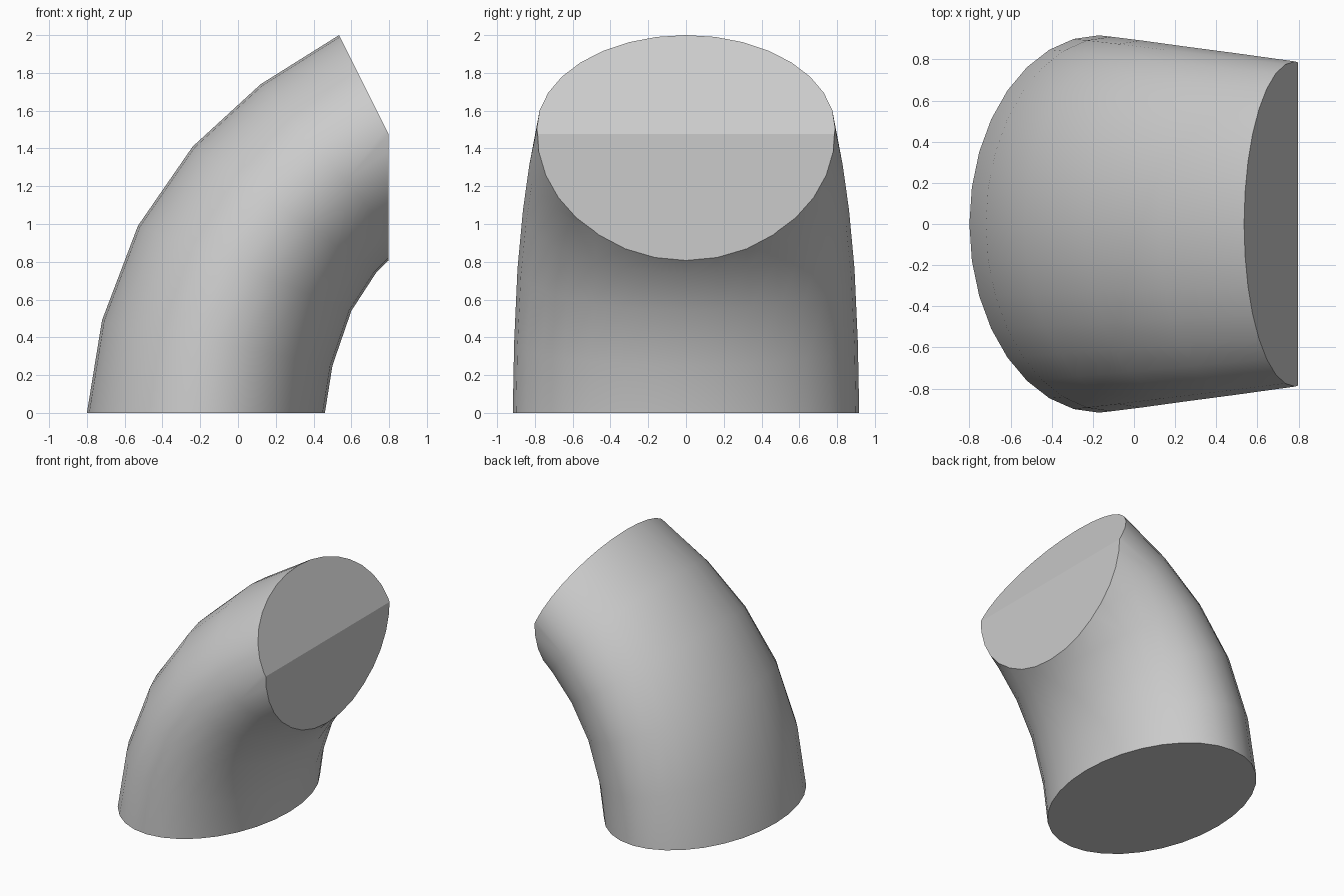
import bpy, bmesh, math
from mathutils import Vector

cube = bpy.data.objects.get("Cube")
if cube:
    bpy.data.objects.remove(cube, do_unlink=True)

grey = bpy.data.materials.new("plain grey")
grey.use_nodes = True
colour = (0.6, 0.6, 0.6, 1.0)
grey.diffuse_color = colour
grey.node_tree.nodes["Principled BSDF"].inputs["Base Color"].default_value = colour

SIDES = 32
# Each section: outer bend point (x, z), inner bend point (x, z), half width in y
SECTIONS = [
    ((-0.80, 0.00), (0.46, 0.00), 0.917),
    ((-0.72, 0.49), (0.50, 0.25), 0.910),
    ((-0.53, 0.99), (0.60, 0.54), 0.892),
    ((-0.24, 1.41), (0.73, 0.74), 0.863),
    ((0.12, 1.74), (0.87, 0.88), 0.830),
    ((0.535, 2.00), (1.03, 1.01), 0.790),
]

bm = bmesh.new()

# Elliptical rings following the bend
rings = []
for (ox, oz), (ix, iz), half_width in SECTIONS:
    outer, inner = Vector((ox, 0, oz)), Vector((ix, 0, iz))
    centre, arm = (outer + inner) / 2, (inner - outer) / 2
    ring = []
    for i in range(SIDES):
        a = 2 * math.pi * i / SIDES
        ring.append(bm.verts.new(centre + arm * math.cos(a)
                                 + Vector((0, half_width * math.sin(a), 0))))
    rings.append(ring)

# Curved wall between the rings, and flat end caps
for low, high in zip(rings, rings[1:]):
    for i in range(SIDES):
        j = (i + 1) % SIDES
        bm.faces.new((low[i], low[j], high[j], high[i]))
bm.faces.new(rings[0])
bm.faces.new(rings[-1])

# Trim the lower half of the upper end with a vertical plane and close it
cut = bmesh.ops.bisect_plane(
    bm, geom=bm.verts[:] + bm.edges[:] + bm.faces[:], dist=1e-5,
    plane_co=(0.797, 0, 0), plane_no=(1, 0, 0), clear_outer=True)
cut_edges = [e for e in cut["geom_cut"] if isinstance(e, bmesh.types.BMEdge)]
bmesh.ops.contextual_create(bm, geom=cut_edges)
bmesh.ops.recalc_face_normals(bm, faces=bm.faces[:])

mesh = bpy.data.meshes.new("tapered_elbow")
bm.to_mesh(mesh)
bm.free()
mesh.materials.append(grey)
elbow = bpy.data.objects.new("tapered_elbow", mesh)
bpy.context.collection.objects.link(elbow)

# Smooth wall, crisp rims and end faces
bpy.ops.object.select_all(action="DESELECT")
elbow.select_set(True)
bpy.context.view_layer.objects.active = elbow
bpy.ops.object.shade_smooth_by_angle(angle=math.radians(24))
